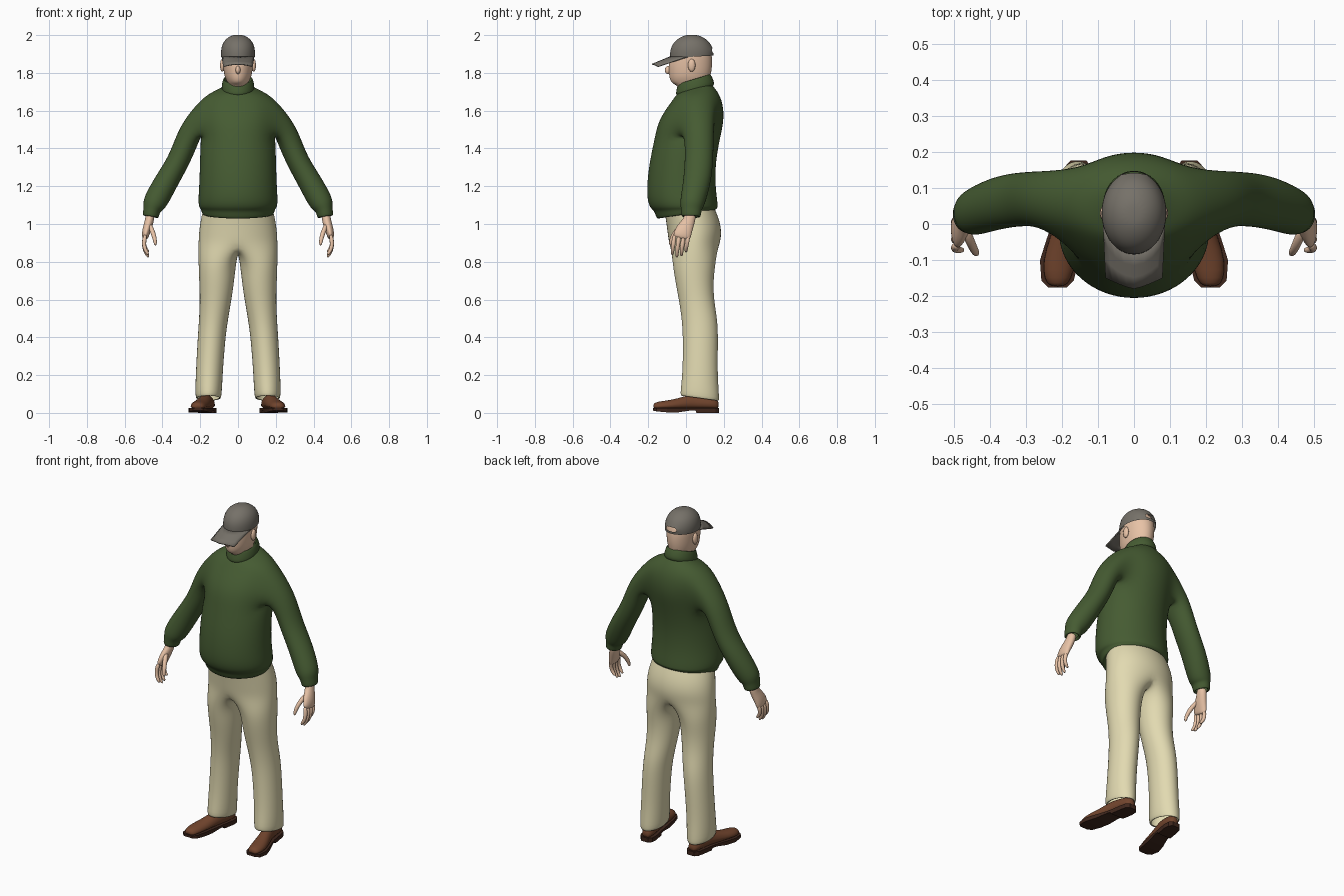
import bpy, bmesh
from math import sin, cos, radians, pi
from mathutils import Vector, Matrix


def material(name, rgb):
    m = bpy.data.materials.new(name)
    m.diffuse_color = (*rgb, 1)
    return m


GREEN = material("knit_green", (0.06, 0.105, 0.032))
CREAM = material("cream_cloth", (0.76, 0.70, 0.44))
SKIN = material("skin", (0.80, 0.54, 0.38))
BROWN = material("brown_leather", (0.17, 0.06, 0.027))
DARK = material("dark_sole", (0.05, 0.02, 0.012))
GREY = material("cap_grey", (0.18, 0.165, 0.14))


def finish(name, bm, mat, levels=2, thickness=0):
    bmesh.ops.recalc_face_normals(bm, faces=bm.faces)
    mesh = bpy.data.meshes.new(name)
    bm.to_mesh(mesh)
    bm.free()
    mesh.materials.append(mat)
    mesh.polygons.foreach_set("use_smooth", [True] * len(mesh.polygons))
    ob = bpy.data.objects.new(name, mesh)
    bpy.context.collection.objects.link(ob)
    if thickness:
        sol = ob.modifiers.new("thickness", "SOLIDIFY")
        sol.thickness = thickness
    if levels:
        sub = ob.modifiers.new("smooth", "SUBSURF")
        sub.levels = sub.render_levels = levels
    return ob


def add_ring(bm, pts):
    return [bm.verts.new(p) for p in pts]


def skin(bm, rings):
    for a, b in zip(rings, rings[1:]):
        for i in range(len(a)):
            k = (i + 1) % len(a)
            bm.faces.new((a[i], a[k], b[k], b[i]))


def oval(z, x0, x1, yf, yb, tilt=0, n=16, start=0, s=1):
    """Level cross-section between x0..x1 and yf..yb, tilted front to back."""
    cx, cy, rx, ry = (x0 + x1) / 2, (yf + yb) / 2, (x1 - x0) / 2, (yb - yf) / 2
    out = []
    for i in range(n):
        a = start + 2 * pi * i / n
        y = ry * 1.015 * sin(a)
        out.append((s * (cx + rx * 1.015 * cos(a)), cy + y, z + tilt * y))
    return out


def loft(bm, rows, ends=(False, False)):
    """Rows are (z, half width, front y, back y[, tilt])."""
    rings = [add_ring(bm, oval(r[0], -r[1], r[1], *r[2:])) for r in rows]
    skin(bm, rings)
    for end, ring in zip(ends, (rings[0], rings[-1])):
        if end:
            bm.faces.new(ring)
    return rings


def tube(bm, path, n=12, start=0, s=1):
    """Path of (x, y, z, radius, radius in y); sections square to the path."""
    rings = []
    for i, (x, y, z, r, ry) in enumerate(path):
        d = Vector(path[min(i + 1, len(path) - 1)][:3]) - Vector(path[max(i - 1, 0)][:3])
        d.normalize()
        e1 = (Vector((0, 1, 0)) - d * d.y).normalized()
        e2 = e1.cross(d)
        if e2.x < 0:
            e2 = -e2
        pts = []
        for k in range(n):
            a = start - 2 * pi * k / n
            p = Vector((x, y, z)) + e1 * ry * cos(a) + e2 * r * sin(a)
            pts.append((s * p.x, p.y, p.z))
        rings.append(add_ring(bm, pts))
    skin(bm, rings)
    return rings


# Sweater: lofted torso, arms grown out of openings in its sides
bm = bmesh.new()
torso = loft(bm, [
    (1.06, 0.175, -0.13, 0.14, 0.15), (1.045, 0.190, -0.155, 0.16, 0.17),
    (1.08, 0.197, -0.168, 0.168, 0.06), (1.085, 0.207, -0.187, 0.170, 0.03),
    (1.12, 0.213, -0.206, 0.168), (1.20, 0.207, -0.209, 0.157),
    (1.32, 0.203, -0.196, 0.157), (1.45, 0.200, -0.168, 0.180),
    (1.55, 0.208, -0.148, 0.204), (1.645, 0.212, -0.080, 0.196),
    (1.695, 0.150, -0.050, 0.168, 0.08), (1.72, 0.080, -0.040, 0.130, 0.3)])
ARM = [(0.25, 0.07, 1.50, 0.066, 0.08), (0.305, 0.07, 1.35, 0.061, 0.078),
       (0.365, 0.062, 1.25, 0.064, 0.077), (0.415, 0.045, 1.16, 0.068, 0.072),
       (0.448, 0.03, 1.10, 0.064, 0.066), (0.456, 0.028, 1.078, 0.046, 0.056),
       (0.464, 0.026, 1.032, 0.045, 0.054), (0.464, 0.026, 1.045, 0.030, 0.036)]
low, mid, top = torso[7:10]
for s in (1, -1):
    col = lambda k: k % 16 if s == 1 else (8 - k) % 16
    hole = [top[col(k)] for k in range(-2, 3)] + [mid[col(2)]]
    hole += [low[col(k)] for k in range(2, -3, -1)] + [mid[col(-2)]]
    inner = {mid[col(k)] for k in (-1, 0, 1)}
    bmesh.ops.delete(bm, geom=list(inner), context="VERTS")
    arm = tube(bm, ARM, 12, radians(150), s)
    skin(bm, [hole, arm[0]])
finish("sweater", bm, GREEN)

# Turned-over collar
bm = bmesh.new()
loft(bm, [(1.70, 0.070, -0.03, 0.125, 0.25), (1.705, 0.087, -0.055, 0.150, 0.25),
          (1.73, 0.088, -0.053, 0.149, 0.27), (1.765, 0.080, -0.044, 0.132, 0.3),
          (1.772, 0.074, -0.038, 0.125, 0.3), (1.74, 0.062, -0.028, 0.115, 0.3)])
finish("collar", bm, GREEN)

# Trousers: hips split into two legs across a crotch strip
bm = bmesh.new()
hips = loft(bm, [(1.10, 0.180, -0.12, 0.145), (1.02, 0.200, -0.107, 0.180),
                 (0.95, 0.209, -0.098, 0.190), (0.89, 0.211, -0.090, 0.180)])[-1]
crotch = add_ring(bm, [(0, 0.11, 0.855), (0, 0.04, 0.845), (0, -0.03, 0.855)])
LEG = [(0.80, 0.006, 0.212, -0.075, 0.160), (0.70, 0.018, 0.208, -0.060, 0.147),
       (0.60, 0.032, 0.204, -0.040, 0.150), (0.50, 0.050, 0.208, -0.025, 0.168),
       (0.40, 0.065, 0.215, -0.018, 0.173), (0.20, 0.080, 0.226, -0.020, 0.168),
       (0.07, 0.085, 0.229, -0.037, 0.182, -0.14), (0.08, 0.098, 0.215, -0.02, 0.168, -0.14)]
for s in (1, -1):
    first = [hips[j % 16 if s == 1 else (8 - j) % 16] for j in range(12, 21)] + crotch
    legs = [add_ring(bm, oval(*r[:5], tilt=r[5] if len(r) > 5 else 0, n=12,
                              start=radians(-120), s=s)) for r in LEG]
    skin(bm, [first] + legs)
finish("trousers", bm, CREAM)

# Head with nose and ears
bm = bmesh.new()
loft(bm, [(1.68, 0.058, -0.02, 0.11), (1.735, 0.055, -0.045, 0.118),
          (1.745, 0.054, -0.078, 0.122), (1.775, 0.070, -0.089, 0.128),
          (1.81, 0.077, -0.092, 0.136), (1.85, 0.081, -0.094, 0.140),
          (1.90, 0.084, -0.080, 0.138), (1.945, 0.074, -0.060, 0.122),
          (1.98, 0.035, -0.02, 0.075)], (True, True))
finish("head", bm, SKIN)
for name, pos, size in (("nose", (0, -0.094, 1.815), (0.013, 0.018, 0.022)),
                        ("ear_right", (0.083, 0.03, 1.84), (0.012, 0.02, 0.034)),
                        ("ear_left", (-0.083, 0.03, 1.84), (0.012, 0.02, 0.034))):
    bm = bmesh.new()
    bmesh.ops.create_uvsphere(bm, u_segments=12, v_segments=8, radius=1,
                              matrix=Matrix.LocRotScale(pos, None, size))
    finish(name, bm, SKIN, 0)

# Cap crown with the opening above the back strap
bm = bmesh.new()
crown = loft(bm, [(1.885, 0.090, -0.085, 0.146, 0.06), (1.90, 0.091, -0.086, 0.147, 0.05),
                  (1.93, 0.090, -0.083, 0.143), (1.965, 0.078, -0.064, 0.125),
                  (1.99, 0.052, -0.03, 0.09), (2.002, 0.022, 0.005, 0.055)], (False, True))
gap = [f for f in bm.faces if crown[1][4] in f.verts and crown[2][4] in f.verts]
bmesh.ops.delete(bm, geom=gap, context="FACES")
finish("cap_crown", bm, GREY)

# Cap brim, swept from the crown edge to a shallow point
bm = bmesh.new()
rows = []
for t in (0, 0.33, 0.67, 1):
    row = []
    for i in range(9):
        u = i / 4 - 1
        a = radians(82) * u
        base = Vector((0.088 * sin(a), 0.03 - 0.113 * cos(a), 1.888))
        tip = Vector((0.079 * u, -0.180 + 0.030 * abs(u) ** 1.3, 1.848 - 0.012 * u * u))
        row.append(bm.verts.new(base.lerp(tip, t)))
    rows.append(row)
for a, b in zip(rows, rows[1:]):
    for i in range(8):
        bm.faces.new((a[i], a[i + 1], b[i + 1], b[i]))
finish("cap_brim", bm, GREY, 0, 0.006)

# Hands: palm, four curled fingers and a thumb
PALM = [(0.464, 0.026, 1.06, 0.026, 0.032), (0.468, 0.018, 1.02, 0.024, 0.032),
        (0.480, -0.005, 0.98, 0.025, 0.044), (0.490, -0.020, 0.945, 0.021, 0.050),
        (0.492, -0.025, 0.92, 0.014, 0.046)]
THUMB = [(0.470, -0.01, 1.0, 0.014, 0.016), (0.452, -0.055, 0.96, 0.014, 0.015),
         (0.440, -0.078, 0.92, 0.012, 0.012), (0.436, -0.084, 0.885, 0.008, 0.008)]
for side, s in (("right", 1), ("left", -1)):
    bm = bmesh.new()
    parts = [tube(bm, PALM, 12, 0, s), tube(bm, THUMB, 8, 0, s)]
    for y, length in ((-0.060, 0.095), (-0.036, 0.108), (-0.012, 0.102), (0.012, 0.080)):
        parts.append(tube(bm, [(0.490, y, 0.945, 0.013, 0.013),
                               (0.500, y - 0.006, 0.93 - 0.35 * length, 0.012, 0.0125),
                               (0.492, y - 0.012, 0.93 - 0.72 * length, 0.011, 0.011),
                               (0.472, y - 0.012, 0.93 - length, 0.008, 0.008)], 8, 0, s))
    for rings in parts:
        bm.faces.new(rings[0])
        bm.faces.new(rings[-1])
    finish("hand_" + side, bm, SKIN)

# Shoes: (y, centre x, half width, sole bottom, top of upper)
SHOE = [(-0.174, 0.212, 0.022, 0.012, 0.048), (-0.155, 0.212, 0.041, 0.008, 0.060),
        (-0.10, 0.207, 0.050, 0.003, 0.066), (-0.04, 0.192, 0.046, 0.003, 0.078),
        (0.02, 0.176, 0.040, 0.012, 0.098), (0.05, 0.170, 0.039, 0.012, 0.10),
        (0.055, 0.169, 0.039, 0.0, 0.10), (0.12, 0.158, 0.040, 0.0, 0.092),
        (0.155, 0.155, 0.035, 0.0, 0.082), (0.174, 0.154, 0.018, 0.0, 0.06)]
for side, s in (("right", 1), ("left", -1)):
    upper, sole = bmesh.new(), bmesh.new()
    up, so = [], []
    for y, cx, w, z0, z1 in SHOE:
        arc = [(s * (cx + w * cos(pi * k / 8)), y, 0.02 + (z1 - 0.02) * sin(pi * k / 8) ** 0.7)
               for k in range(9)]
        up.append(add_ring(upper, arc))
        e = w + 0.004
        so.append(add_ring(sole, [(s * (cx + a * e), y * 1.01, z)
                                  for a, z in ((-1, z0), (1, z0), (1, 0.026), (-1, 0.026))]))
    for bm, rings in ((upper, up), (sole, so)):
        skin(bm, rings)
        bm.faces.new(rings[0])
        bm.faces.new(rings[-1])
    finish("shoe_upper_" + side, upper, BROWN, 1)
    ob = finish("shoe_sole_" + side, sole, DARK, 0)
    ob.data.polygons.foreach_set("use_smooth", [False] * len(ob.data.polygons))
